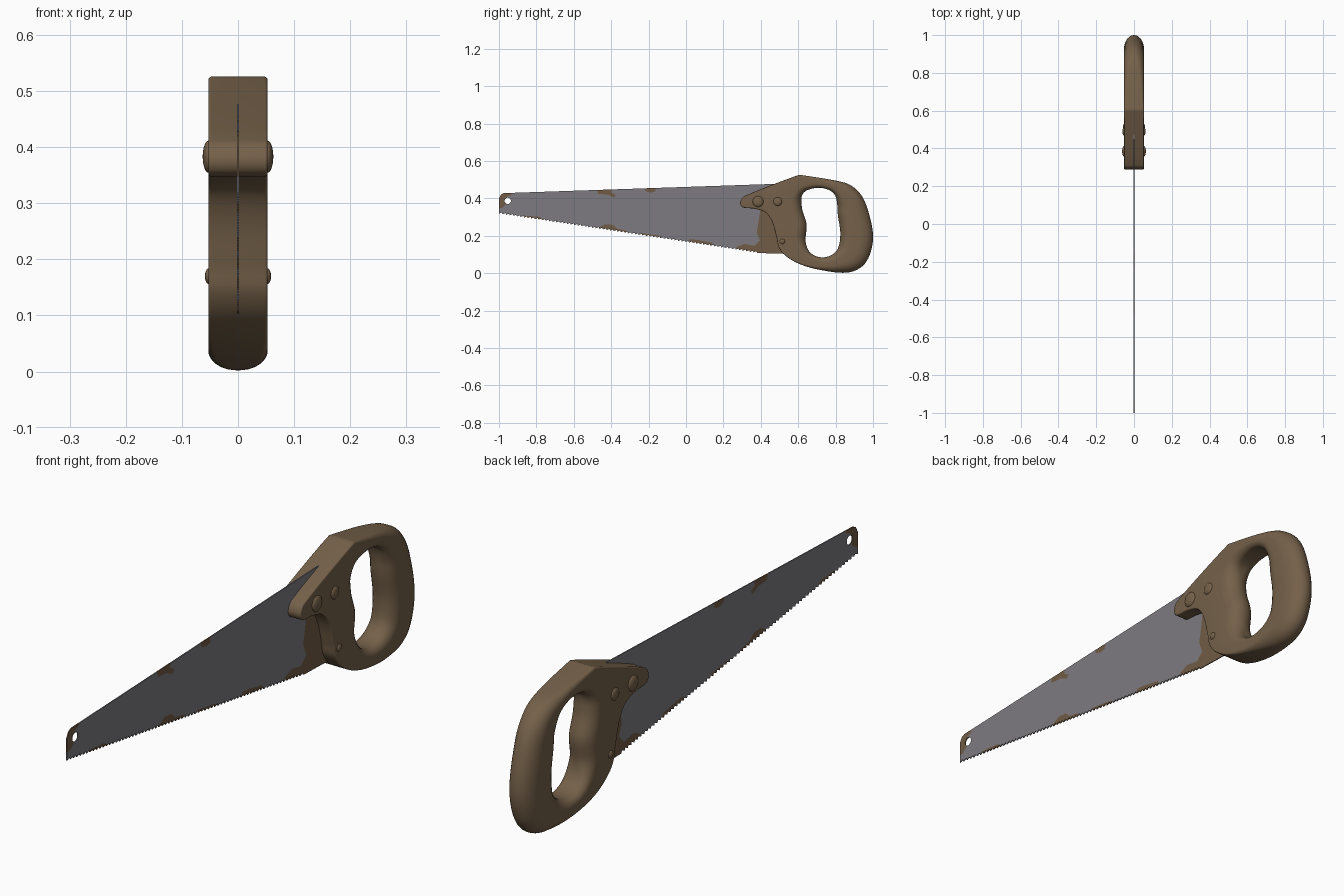
import bpy, bmesh, math
from mathutils import Vector

cube = bpy.data.objects.get("Cube")
if cube:
    bpy.data.objects.remove(cube, do_unlink=True)


def material(name, rgb):
    m = bpy.data.materials.new(name)
    m.use_nodes = True
    m.diffuse_color = (*rgb, 1)
    m.node_tree.nodes["Principled BSDF"].inputs["Base Color"].default_value = (*rgb, 1)
    return m


WOOD = material("brown_wood", (0.176, 0.118, 0.067))
STEEL = material("grey_steel", (0.205, 0.198, 0.214))
RUST = material("rust_brown", (0.165, 0.106, 0.06))
HALF = 0.053  # half thickness of the handle


def add_object(name, bm, mat):
    bmesh.ops.recalc_face_normals(bm, faces=bm.faces)
    mesh = bpy.data.meshes.new(name)
    bm.to_mesh(mesh)
    bm.free()
    mesh.materials.append(mat)
    ob = bpy.data.objects.new(name, mesh)
    bpy.context.collection.objects.link(ob)
    return ob


def smooth(ob, angle):
    bpy.ops.object.select_all(action='DESELECT')
    ob.select_set(True)
    bpy.context.view_layer.objects.active = ob
    bpy.ops.object.shade_smooth_by_angle(angle=math.radians(angle))


def prism(name, points, half, mat):
    """Flat slab from a side profile of (y, z) points."""
    bm = bmesh.new()
    face = bm.faces.new([bm.verts.new((-half, y, z)) for y, z in points])
    ext = bmesh.ops.extrude_face_region(bm, geom=[face])["geom"]
    verts = [v for v in ext if isinstance(v, bmesh.types.BMVert)]
    bmesh.ops.translate(bm, verts=verts, vec=(2 * half, 0, 0))
    return add_object(name, bm, mat)


def boolean(ob, cutter, operation):
    mod = ob.modifiers.new("cut", 'BOOLEAN')
    mod.object, mod.operation, mod.solver = cutter, operation, 'EXACT'
    deps = bpy.context.evaluated_depsgraph_get()
    mesh = bpy.data.meshes.new_from_object(ob.evaluated_get(deps))
    ob.modifiers.clear()
    ob.data = mesh


def spline(points, corners=(), steps=7):
    """Smooth closed curve through the points, sharp at the given corners."""
    pts = [Vector(p) for p in points]
    n = len(pts)
    tan = [Vector((0, 0)) if i in corners else (pts[(i + 1) % n] - pts[i - 1]).normalized()
           for i in range(n)]
    out = []
    for i in range(n):
        p, q = pts[i], pts[(i + 1) % n]
        length = (q - p).length
        for k in range(steps):
            t = k / steps
            s = t * t * (3 - 2 * t)
            out.append(p + (q - p) * s
                       + tan[i] * length * t * (1 - t) ** 2
                       - tan[(i + 1) % n] * length * t * t * (1 - t))
    return out


def ease(a, b, v):
    t = min(1, max(0, (v - a) / (b - a)))
    return t * t * (3 - 2 * t)


def rounded_wall(bm, loop, side, radii, steps=7):
    """Wall around a loop with a rounding of varying radius; returns its rim edges."""
    n = len(loop)
    arcs = [(-1, -math.pi / 2 * (1 - k / steps)) for k in range(steps + 1)]
    arcs += [(1, math.pi / 2 * k / steps) for k in range(steps + 1)]
    rings = []
    for sign, a in arcs:
        ring = []
        for i, p in enumerate(loop):
            t = (loop[(i + 1) % n] - loop[i - 1]).normalized()
            inward = Vector((t.y, -t.x)) * side
            r = radii[i]
            rx = min(r, HALF)
            q = p + inward * r * (1 - math.cos(a))
            ring.append(bm.verts.new((sign * (HALF - rx) + rx * math.sin(a), q.x, q.y)))
        rings.append(ring)
    for lo, hi in zip(rings, rings[1:]):
        for i in range(n):
            j = (i + 1) % n
            bm.faces.new((lo[i], lo[j], hi[j], hi[i]))
    return [[bm.edges.get((ring[i], ring[(i + 1) % n])) for i in range(n)]
            for ring in (rings[0], rings[-1])]


# Handle: closed grip, crisp at the blade end and rounded at the hand end
outer = spline([(0.29, 0.38), (0.312, 0.412), (0.605, 0.526), (0.79, 0.497), (0.875, 0.473),
                (0.935, 0.42), (0.975, 0.33), (1.0, 0.2), (0.983, 0.1), (0.94, 0.035),
                (0.86, 0.003), (0.715, 0.018), (0.605, 0.05), (0.53, 0.095), (0.495, 0.14),
                (0.484, 0.19), (0.46, 0.275), (0.425, 0.325), (0.365, 0.345), (0.302, 0.353)],
               corners=(2,))
hole = spline([(0.625, 0.425), (0.69, 0.455), (0.76, 0.447), (0.8, 0.41), (0.812, 0.31),
               (0.825, 0.205), (0.805, 0.12), (0.74, 0.085), (0.67, 0.105), (0.64, 0.165),
               (0.645, 0.26), (0.62, 0.35)])


def gap(p, loop):
    return min((p - q).length for q in loop)


outer_r = [0.005 + ease(0.56, 0.85, p.x) * 0.4 * gap(p, hole) for p in outer]
hole_r = [min(0.055, 0.4 * gap(p, outer)) for p in hole]
bm = bmesh.new()
rims = zip(rounded_wall(bm, outer, 1, outer_r), rounded_wall(bm, hole, -1, hole_r))
for a, b in rims:
    bmesh.ops.triangle_fill(bm, use_beauty=True, edges=a + b, normal=(1, 0, 0))
bmesh.ops.remove_doubles(bm, verts=bm.verts, dist=1e-5)
smooth(add_object("handle", bm, WOOD), 35)

# Rivets: shallow domes on both cheeks
for name, y, z, r, rise in (("front_rivet", 0.385, 0.383, 0.029, 0.011),
                            ("rear_rivet", 0.49, 0.383, 0.023, 0.009),
                            ("lower_rivet", 0.515, 0.17, 0.014, 0.007)):
    for side, label in ((1, "left"), (-1, "right")):
        bm = bmesh.new()
        bmesh.ops.create_uvsphere(bm, u_segments=24, v_segments=12, radius=1)
        for v in bm.verts:
            v.co = (side * (HALF - 0.001) + v.co.x * rise, y + v.co.y * r, z + v.co.z * r)
        smooth(add_object(label + "_" + name, bm, WOOD), 60)

# Blade: tapered plate with a toothed lower edge
TEETH = 72
profile = [(0.55, 0.48), (-0.975, 0.428), (-0.99, 0.42), (-1, 0.4)]
for i in range(TEETH):
    t, u = i / TEETH, (i + 0.85) / TEETH
    profile.append((-1 + 1.38 * t, 0.318 - 0.21 * t))
    profile.append((-1 + 1.38 * u, 0.327 - 0.21 * u))
profile += [(0.38, 0.108), (0.55, 0.103)]
blade = prism("blade", profile, 0.002, STEEL)

# Hanging hole near the blade tip
ring = [(-0.953 + 0.017 * math.cos(k * math.pi / 12), 0.387 + 0.017 * math.sin(k * math.pi / 12))
        for k in range(24)]
drill = prism("drill_cutter", ring, 0.03, STEEL)
boolean(blade, drill, 'DIFFERENCE')
bpy.data.objects.remove(drill, do_unlink=True)

# Rust patches: cut out of the blade along its edges
patches = {
    "tip": [(-1.02, 0.345), (-1.02, 0.45), (-0.925, 0.45), (-0.935, 0.417), (-0.955, 0.412),
            (-0.962, 0.37), (-0.98, 0.35)],
    "upper": [(-0.48, 0.47), (-0.39, 0.47), (-0.4, 0.432), (-0.375, 0.417), (-0.385, 0.404),
              (-0.42, 0.42), (-0.47, 0.424)],
    "upper_small": [(-0.22, 0.47), (-0.16, 0.47), (-0.165, 0.436), (-0.19, 0.43), (-0.22, 0.44)],
    "tip_lower": [(-0.88, 0.27), (-0.87, 0.308), (-0.79, 0.302), (-0.76, 0.287), (-0.76, 0.26)],
    "lower": [(-0.475, 0.2), (-0.465, 0.244), (-0.43, 0.262), (-0.39, 0.258), (-0.37, 0.238),
              (-0.32, 0.228), (-0.305, 0.18)],
    "lower_thin": [(-0.26, 0.17), (-0.24, 0.214), (-0.14, 0.2), (-0.11, 0.184), (-0.11, 0.15)],
    "lower_mid": [(0.0, 0.13), (0.02, 0.182), (0.06, 0.178), (0.14, 0.162), (0.155, 0.1)],
    "heel": [(0.26, 0.08), (0.27, 0.14), (0.31, 0.156), (0.365, 0.146), (0.395, 0.175),
             (0.378, 0.22), (0.388, 0.275), (0.4, 0.36), (0.53, 0.36), (0.53, 0.08)],
}
for name, points in patches.items():
    cutter = prism("patch_cutter", points, 0.03, STEEL)
    patch = bpy.data.objects.new(name + "_rust_patch", blade.data.copy())
    bpy.context.collection.objects.link(patch)
    boolean(patch, cutter, 'INTERSECT')
    boolean(blade, cutter, 'DIFFERENCE')
    patch.data.materials.clear()
    patch.data.materials.append(RUST)
    for poly in patch.data.polygons:
        poly.material_index = 0
    bpy.data.objects.remove(cutter, do_unlink=True)
